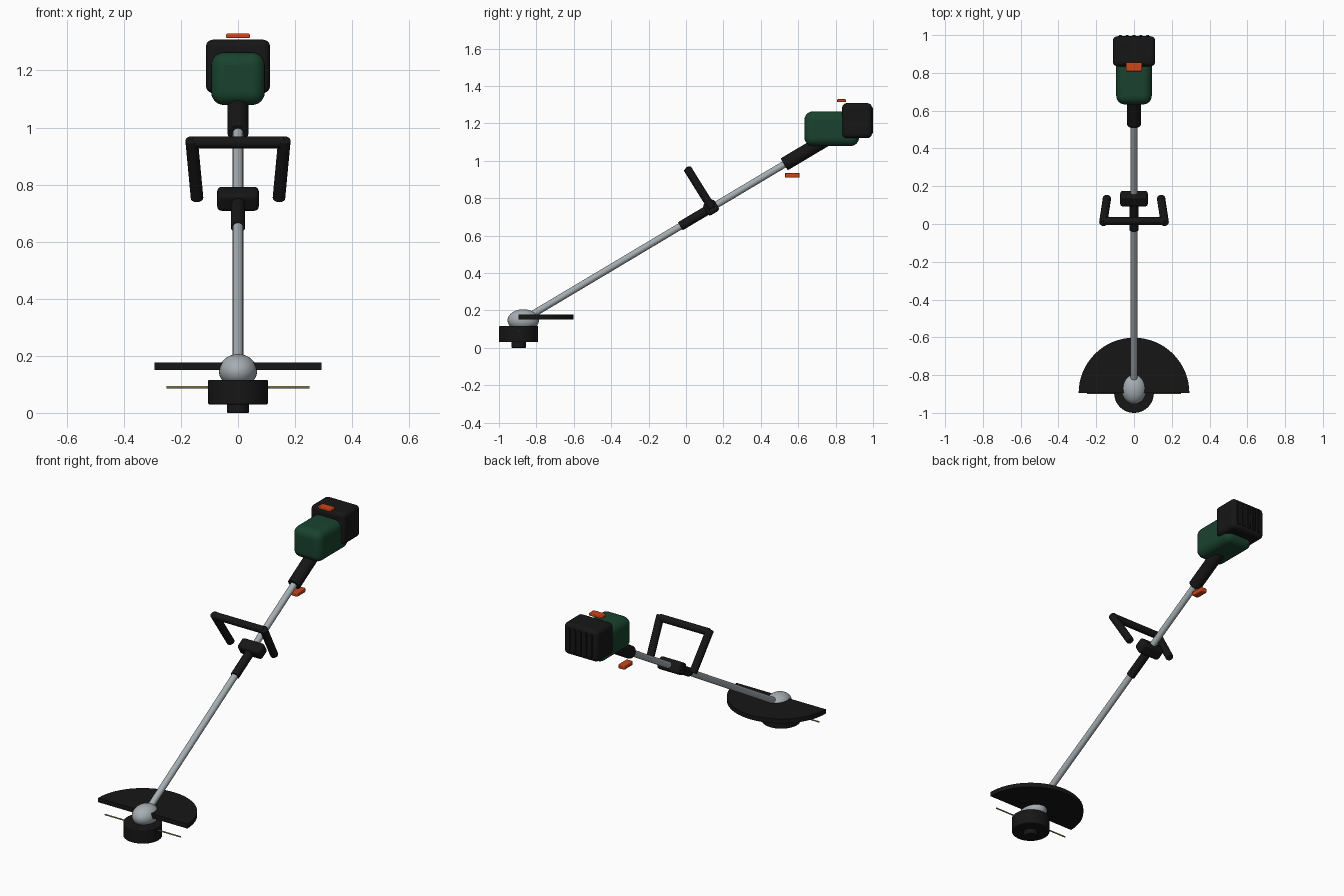
import bpy, bmesh, math
from mathutils import Vector, Matrix

if "Cube" in bpy.data.objects:
    bpy.data.objects.remove(bpy.data.objects["Cube"])


def mat(name, rgb):
    m = bpy.data.materials.new(name)
    m.diffuse_color = (*rgb, 1)
    m.use_nodes = True
    m.node_tree.nodes["Principled BSDF"].inputs["Base Color"].default_value = m.diffuse_color
    return m


BLACK = mat("black plastic", (0.008, 0.008, 0.008))
GREEN = mat("dark green", (0.01, 0.055, 0.028))
GREY = mat("light grey metal", (0.38, 0.42, 0.44))
ORANGE = mat("orange", (0.6, 0.06, 0.01))
TAN = mat("tan line", (0.36, 0.28, 0.11))


def finish(name, bm, material, bevel=0, segs=4):
    bmesh.ops.recalc_face_normals(bm, faces=bm.faces)
    me = bpy.data.meshes.new(name)
    bm.to_mesh(me)
    bm.free()
    ob = bpy.data.objects.new(name, me)
    bpy.context.collection.objects.link(ob)
    me.materials.append(material)
    if bevel:
        b = ob.modifiers.new("bevel", 'BEVEL')
        b.width, b.segments, b.limit_method = bevel, segs, 'ANGLE'
    bpy.ops.object.select_all(action='DESELECT')
    ob.select_set(True)
    bpy.context.view_layer.objects.active = ob
    bpy.ops.object.shade_smooth_by_angle(angle=math.radians(35))
    return ob


def box(name, lo, hi, material, bevel=0, segs=4, tilt=0):
    lo, hi = Vector(lo), Vector(hi)
    bm = bmesh.new()
    bmesh.ops.create_cube(bm, size=1, matrix=Matrix.Translation((lo + hi) / 2)
                          @ Matrix.Rotation(tilt, 4, 'X')
                          @ Matrix.Diagonal((*(hi - lo), 1)))
    return finish(name, bm, material, bevel, segs)


def rod(name, a, b, r, material, bevel=0, verts=32):
    a, b = Vector(a), Vector(b)
    d = b - a
    bm = bmesh.new()
    bmesh.ops.create_cone(bm, cap_ends=True, segments=verts, radius1=r, radius2=r,
                          depth=d.length, matrix=Matrix.Translation((a + b) / 2)
                          @ d.to_track_quat('Z', 'Y').to_matrix().to_4x4())
    return finish(name, bm, material, bevel, 3)


SLOPE = 0.596
TILT = math.atan(SLOPE)


def shaft(y):
    """Point on the shaft axis at depth y."""
    return (0, y, 0.65 + SLOPE * (y + 0.03))


HEAD_Y = -0.895

# cutting head
rod("line_spool", (0, HEAD_Y, 0.03), (0, HEAD_Y, 0.116), 0.105, BLACK, 0.005, 48)
rod("spool_knob", (0, HEAD_Y, 0), (0, HEAD_Y, 0.035), 0.039, BLACK, 0.004)
rod("cutting_line", (-0.25, HEAD_Y, 0.09), (0.25, HEAD_Y, 0.09), 0.004, TAN, 0, 12)

# gearbox
bm = bmesh.new()
bmesh.ops.create_uvsphere(bm, u_segments=32, v_segments=20, radius=1,
                          matrix=Matrix.Translation((0, -0.87, 0.147))
                          @ Matrix.Diagonal((0.067, 0.084, 0.059, 1)))
finish("gearbox", bm, GREY)

# half-disc guard
bm = bmesh.new()
N = 32
rim = [bm.verts.new((0.293 * math.cos(math.pi * i / N),
                     HEAD_Y + 0.293 * math.sin(math.pi * i / N), 0.151)) for i in range(N + 1)]
face = bm.faces.new(rim)
ext = bmesh.ops.extrude_face_region(bm, geom=[face])
bmesh.ops.translate(bm, vec=(0, 0, 0.026),
                    verts=[v for v in ext["geom"] if isinstance(v, bmesh.types.BMVert)])
finish("guard", bm, BLACK)

# shaft and grips
rod("shaft", shaft(-0.86), shaft(0.60), 0.0185, GREY)
rod("shaft_sleeve", shaft(-0.03), shaft(0.13), 0.025, BLACK, 0.003)
rod("rear_grip", shaft(0.525), shaft(0.82), 0.037, BLACK, 0.004)
box("trigger", (-0.02, 0.528, 0.91), (0.02, 0.608, 0.936), ORANGE, 0.005, 2)

# front handle
box("handle_clamp", (-0.073, 0.099, 0.715), (0.073, 0.169, 0.785), BLACK, 0.016, 4, TILT)
rod("handle_bar", (-0.162, 0.015, 0.948), (0.162, 0.015, 0.948), 0.021, BLACK, 0.004)
for side, s in (("left", -1), ("right", 1)):
    rod(side + "_handle_arm", (s * 0.163, 0.006, 0.96), (s * 0.143, 0.138, 0.748),
        0.022, BLACK, 0.006)

# motor and battery
box("motor_housing", (-0.094, 0.633, 1.079), (0.094, 0.925, 1.264), GREEN, 0.045, 6)
box("battery", (-0.112, 0.835, 1.121), (0.112, 0.994, 1.308), BLACK, 0.024, 5)
for i in range(5):
    x = (i - 2) * 0.036
    box(f"battery_rib_{i + 1}", (x - 0.008, 0.98, 1.145), (x + 0.008, 1.0, 1.285), BLACK, 0.003, 2)
box("battery_latch", (-0.042, 0.808, 1.313), (0.042, 0.855, 1.329), ORANGE, 0.004, 2)
